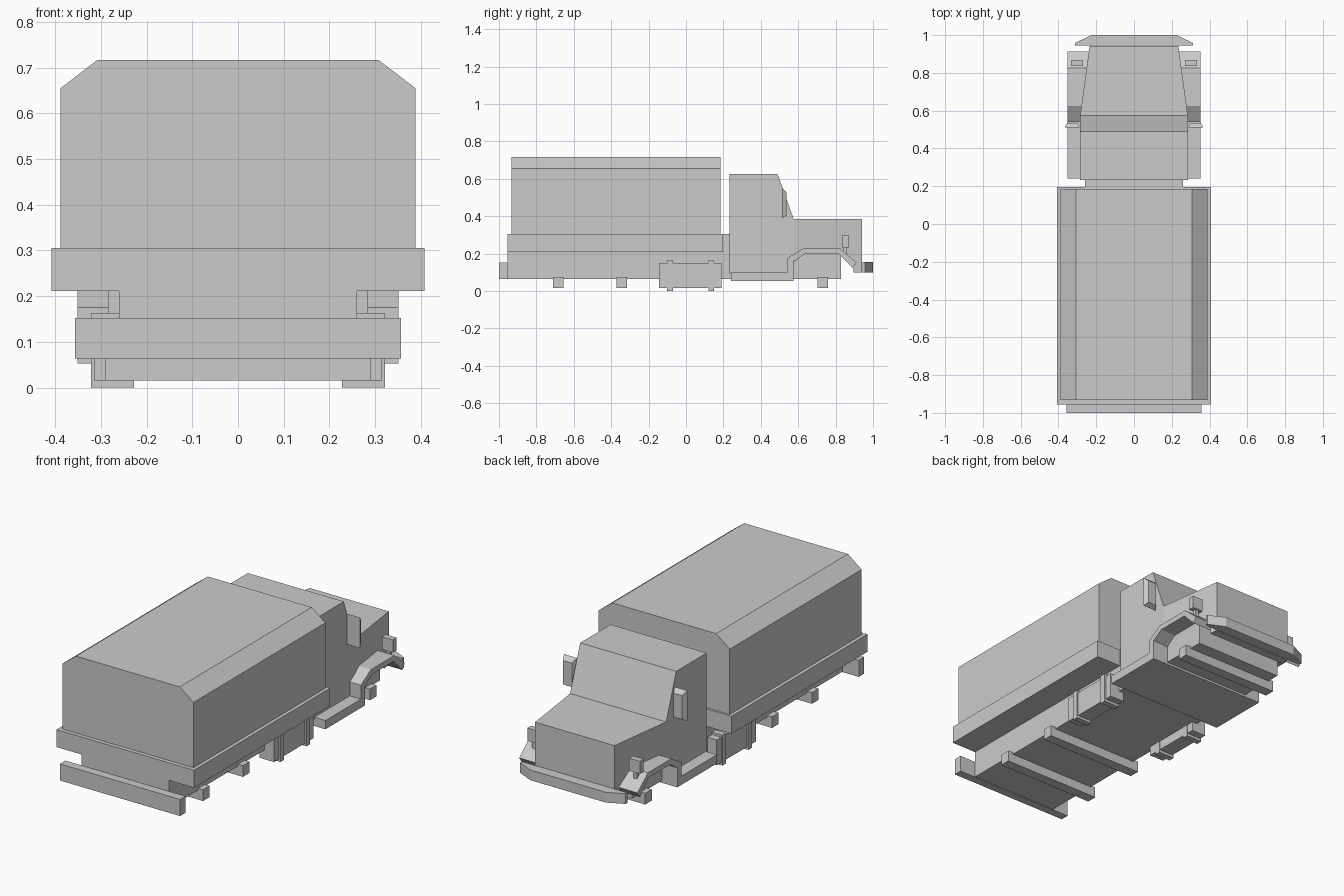
import bpy, bmesh


def loft(name, rings):
    """Join matching outlines into a closed solid with flat faces."""
    bm = bmesh.new()
    vs = [[bm.verts.new(p) for p in ring] for ring in rings]
    n = len(vs[0])
    bm.faces.new(vs[0])
    bm.faces.new(vs[-1])
    for a, b in zip(vs, vs[1:]):
        for i in range(n):
            j = (i + 1) % n
            bm.faces.new((a[i], a[j], b[j], b[i]))
    bmesh.ops.recalc_face_normals(bm, faces=bm.faces)
    me = bpy.data.meshes.new(name)
    bm.to_mesh(me)
    bm.free()
    ob = bpy.data.objects.new(name, me)
    bpy.context.collection.objects.link(ob)
    return ob


def box(name, x, y, z):
    return loft(name, [[(a, y[0], z[0]), (a, y[1], z[0]), (a, y[1], z[1]), (a, y[0], z[1])] for a in x])


def side_profile(name, pts, x0, x1):
    return loft(name, [[(x, y, z) for y, z in pts] for x in (x0, x1)])


def mirror(ob):
    m = ob.modifiers.new("Mirror", 'MIRROR')
    m.use_axis = (True, False, False)
    m.use_mirror_merge = False
    return ob


# Chassis, cargo bed and rear bumper
box("chassis", (-0.26, 0.26), (-0.955, 0.83), (0.065, 0.215))
box("bed_bulkhead", (-0.26, 0.26), (0.195, 0.235), (0.2, 0.305))
box("cargo_bed", (-0.408, 0.408), (-0.955, 0.197), (0.211, 0.305))
box("rear_bumper", (-0.357, 0.357), (-1.0, -0.954), (0.063, 0.152))

# Canvas cover with chamfered roof edges
cover = [(-0.389, 0.304), (0.389, 0.304), (0.389, 0.655), (0.308, 0.717), (-0.308, 0.717), (-0.389, 0.655)]
loft("cargo_cover", [[(x, y, z) for x, z in cover] for y in (-0.933, 0.185)])

# Cab with sloped windscreen
side_profile("cab", [(0.232, 0.09), (0.575, 0.09), (0.575, 0.386), (0.49, 0.625), (0.232, 0.625)], -0.285, 0.285)

# Hood tapering to the nose, cut away over the wheel arch
hood = [(0.575, 0.155), (0.63, 0.197), (0.83, 0.197), (0.895, 0.13),
        (0.895, 0.1), (0.942, 0.1), (0.942, 0.386), (0.575, 0.386)]
loft("hood", [[(s * (0.285 - (y - 0.575) * 0.136), y, z) for y, z in hood] for s in (-1, 1)])

# Floor plate with running boards, and the front fenders
box("running_board", (-0.351, 0.351), (0.24, 0.575), (0.053, 0.1))
fender = [(0.54, 0.098), (0.54, 0.175), (0.625, 0.226), (0.825, 0.226), (0.912, 0.152),
          (0.892, 0.122), (0.818, 0.197), (0.635, 0.197), (0.575, 0.158), (0.575, 0.098)]
mirror(side_profile("fender", fender, 0.22, 0.351))

# Headlights on short stems
mirror(box("headlight", (0.27, 0.334), (0.836, 0.868), (0.232, 0.3)))
mirror(box("headlight_stem", (0.292, 0.312), (0.843, 0.861), (0.18, 0.235)))

# Wing mirrors with bevelled front
mirror(loft("wing_mirror", [
    [(x0, y, z0), (x1, y, z0), (x1, y, z1), (x0, y, z1)]
    for y, x0, x1, z0, z1 in ((0.512, 0.288, 0.366, 0.388, 0.552), (0.536, 0.302, 0.353, 0.402, 0.53))]))

# Front bumper with swept corners
bumper = [(-0.313, 0.944), (-0.313, 0.958), (-0.225, 1.0), (0.225, 1.0), (0.313, 0.958), (0.313, 0.944)]
loft("front_bumper", [[(x, y, z) for x, y in bumper] for z in (0.1, 0.155)])

# Axles
for i, y in enumerate((-0.682, -0.343, 0.732)):
    box(f"axle_{i + 1}", (-0.29, 0.29), (y - 0.028, y + 0.028), (0.015, 0.075))

# Side fuel tanks and their straps
mirror(box("fuel_tank", (0.23, 0.315), (-0.145, 0.19), (0.015, 0.15)))
for i, y in enumerate((-0.085, 0.135)):
    mirror(box(f"tank_strap_{i + 1}", (0.228, 0.322), (y - 0.016, y + 0.016), (0.0, 0.163)))
